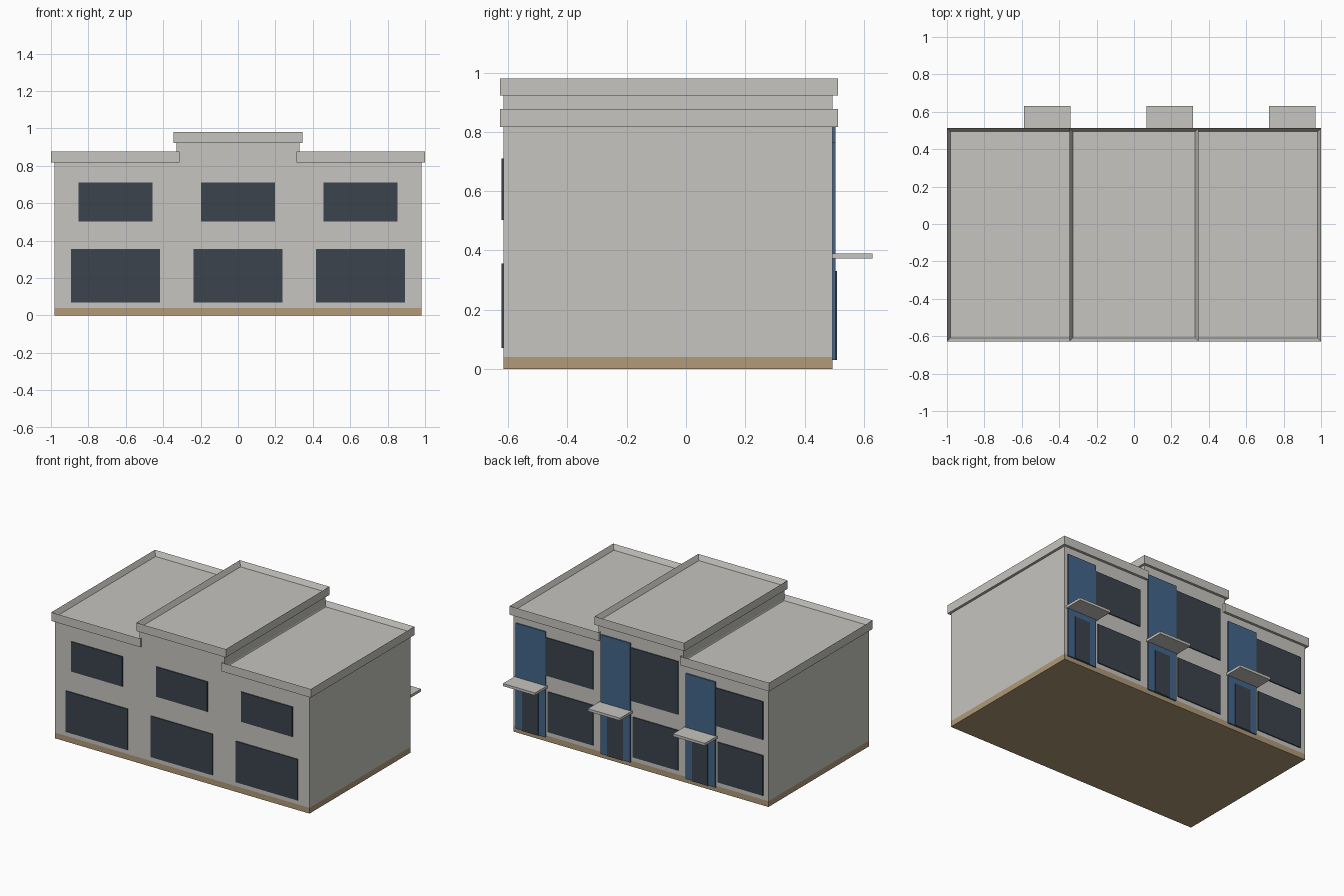
import bpy, bmesh

cube = bpy.data.objects.get("Cube")
if cube:
    bpy.data.objects.remove(cube, do_unlink=True)


def material(name, r, g, b):
    col = [(c / 255) ** 2.2 for c in (r, g, b)] + [1]
    m = bpy.data.materials.new(name)
    m.use_nodes = True
    m.diffuse_color = col
    m.node_tree.nodes["Principled BSDF"].inputs["Base Color"].default_value = col
    return m


STONE = material("pale_stone", 197, 195, 190)
BROWN = material("brown_plinth", 175, 152, 120)
GLASS = material("dark_glass", 61, 69, 77)
BLUE = material("blue_panel", 70, 102, 138)


def finish(name, bm, mat):
    bmesh.ops.recalc_face_normals(bm, faces=bm.faces)
    me = bpy.data.meshes.new(name)
    bm.to_mesh(me)
    bm.free()
    me.materials.append(mat)
    ob = bpy.data.objects.new(name, me)
    bpy.context.collection.objects.link(ob)
    return ob


def box_mesh(x, y, z):
    bm = bmesh.new()
    bmesh.ops.create_cube(bm, size=1)
    for v in bm.verts:
        v.co = [lo + (c + 0.5) * (hi - lo) for c, (lo, hi) in zip(v.co, (x, y, z))]
    return bm


def box(name, x, y, z, mat):
    return finish(name, box_mesh(x, y, z), mat)


def parapet(name, x, z):
    # Solid cap whose top is inset and sunk to form a rim around the roof
    bm = box_mesh(x, (-0.627, 0.513), z)
    top = max(bm.faces, key=lambda f: f.calc_center_median().z)
    bmesh.ops.inset_region(bm, faces=[top], thickness=0.025)
    for v in top.verts:
        v.co.z -= 0.035
    return finish(name, bm, STONE)


W, MID = 0.982, 0.328          # half widths of the whole block and the middle unit
FRONT, BACK = -0.615, 0.495
UNIT = 0.655
SIDE_TOP, MID_TOP, PLINTH = 0.817, 0.922, 0.04

# Plinth and stepped walls
box("plinth", (-W, W), (FRONT, BACK), (0, PLINTH), BROWN)
outline = [(-W, PLINTH), (W, PLINTH), (W, SIDE_TOP), (MID, SIDE_TOP),
           (MID, MID_TOP), (-MID, MID_TOP), (-MID, SIDE_TOP), (-W, SIDE_TOP)]
bm = bmesh.new()
face = bm.faces.new([bm.verts.new((x, FRONT, z)) for x, z in outline])
ext = bmesh.ops.extrude_face_region(bm, geom=[face])
for v in ext["geom"]:
    if isinstance(v, bmesh.types.BMVert):
        v.co.y = BACK
finish("walls", bm, STONE)

# Roof caps
parapet("left_roof", (0.313, 1.0), (SIDE_TOP, 0.877))
parapet("right_roof", (-1.0, -0.313), (SIDE_TOP, 0.877))
parapet("middle_roof", (-0.345, 0.345), (MID_TOP, 0.98))

for label, i in (("right", -1), ("middle", 0), ("left", 1)):
    c = i * UNIT
    tall = i == 0

    # Front windows
    for level, half, z in (("lower", 0.238, (0.07, 0.356)), ("upper", 0.198, (0.502, 0.71))):
        box(f"{label}_front_{level}_window", (c - half, c + half),
            (FRONT - 0.007, FRONT), z, GLASS)

    # Rear windows
    box(f"{label}_rear_lower_window", (c - 0.288, c + 0.06),
        (BACK, BACK + 0.007), (0.07, 0.35), GLASS)
    box(f"{label}_rear_upper_window", (c - 0.288, c + 0.078),
        (BACK, BACK + 0.007), (0.46, 0.83 if tall else 0.725), GLASS)

    # Blue entrance strip, door surround, door and canopy
    d = c + 0.191
    box(f"{label}_entrance_strip", (d - 0.114, d + 0.114),
        (BACK, BACK + 0.009), (0.03, 0.86 if tall else 0.765), BLUE)
    box(f"{label}_door", (d - 0.06, d + 0.06),
        (BACK + 0.009, BACK + 0.014), (0.03, 0.33), GLASS)
    box(f"{label}_canopy", (d - 0.124, d + 0.124),
        (BACK, 0.63), (0.372, 0.39), STONE)
